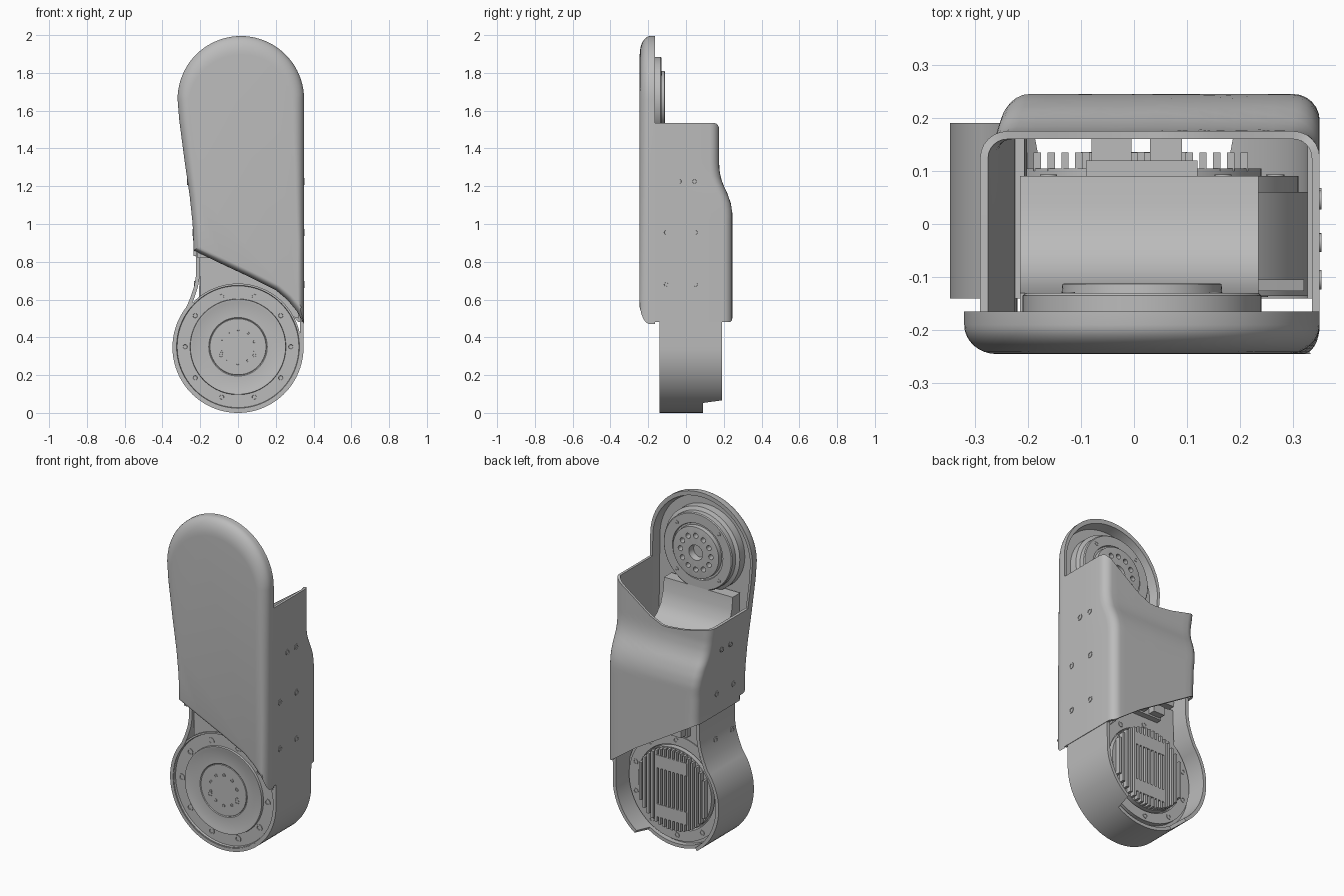
import bpy, bmesh, math
from mathutils import Vector

if "Cube" in bpy.data.objects:
    bpy.data.objects.remove(bpy.data.objects["Cube"], do_unlink=True)

grey = bpy.data.materials.new("satin_grey")
grey.use_nodes = True
COLOUR = (0.5, 0.5, 0.5, 1)
grey.diffuse_color = COLOUR
grey.node_tree.nodes["Principled BSDF"].inputs["Base Color"].default_value = COLOUR


def finish(name, bm, closed=True, thick=0, cutter=None):
    """Turn a bmesh into a shaded object, applying its modifiers."""
    if closed:
        bmesh.ops.remove_doubles(bm, verts=bm.verts, dist=1e-5)
        bmesh.ops.recalc_face_normals(bm, faces=bm.faces)
    mesh = bpy.data.meshes.new(name)
    bm.to_mesh(mesh)
    bm.free()
    mesh.materials.append(grey)
    ob = bpy.data.objects.new(name, mesh)
    bpy.context.collection.objects.link(ob)
    bpy.ops.object.select_all(action='DESELECT')
    bpy.context.view_layer.objects.active = ob
    ob.select_set(True)
    if thick:
        mod = ob.modifiers.new("wall", 'SOLIDIFY')
        mod.thickness, mod.offset = thick, -1
        bpy.ops.object.modifier_apply(modifier=mod.name)
    if cutter:
        mod = ob.modifiers.new("holes", 'BOOLEAN')
        mod.operation, mod.object, mod.solver = 'DIFFERENCE', cutter, 'EXACT'
        bpy.ops.object.modifier_apply(modifier=mod.name)
        bpy.data.objects.remove(cutter, do_unlink=True)
    bpy.ops.object.shade_smooth_by_angle(angle=math.radians(32))
    return ob


def skin(bm, rings, loop=False):
    """Join matching rows of points with quads."""
    rows = [[bm.verts.new(p) for p in r] for r in rings]
    n = len(rows[0])
    for a, b in zip(rows, rows[1:]):
        for i in range(n if loop else n - 1):
            k = (i + 1) % n
            bm.faces.new((a[i], a[k], b[k], b[i]))
    return rows


def add_lathe(bm, prof, loc, axis, seg):
    q = Vector(axis).to_track_quat('Z', 'Y')
    turn = [2 * math.pi * i / seg for i in range(seg)]
    skin(bm, [[q @ Vector((r * math.cos(t), r * math.sin(t), h)) + Vector(loc) for t in turn]
              for r, h in prof], True)


def lathe(name, prof, loc, axis=(0, 1, 0), seg=72, cutter=None):
    bm = bmesh.new()
    add_lathe(bm, prof, loc, axis, seg)
    return finish(name, bm, cutter=cutter)


def prism(name, pts, a, b, place):
    bm = bmesh.new()
    rows = skin(bm, [[place(p, q, d) for p, q in pts] for d in (a, b)], True)
    for r in rows:
        bm.faces.new(r)
    return finish(name, bm)


def along_y(p, q, d):
    return (p, d, q)


def along_x(p, q, d):
    return (d, p, q)


def box(name, x0, x1, y0, y1, z0, z1):
    return prism(name, [(x0, z0), (x1, z0), (x1, z1), (x0, z1)], y0, y1, along_y)


def screws(name, spots, axis, r=0.018):
    bm = bmesh.new()
    for s in spots:
        add_lathe(bm, [(0, -.01), (r, -.01), (r, .003), (r * .6, .003), (r * .5, -.004), (0, -.004)], s, axis, 16)
    return finish(name, bm)


def interp(table, v):
    for (a, fa), (b, fb) in zip(table, table[1:]):
        if v <= b:
            t = max(0, (v - a) / (b - a))
            return fa + (fb - fa) * t
    return table[-1][1]


def circle_spots(cx, cz, y, r, n, start=0):
    return [(cx + r * math.cos(start + math.tau * i / n), y, cz + r * math.sin(start + math.tau * i / n))
            for i in range(n)]


# Tapering left edge shared by the cover and the body shell
LEFT = [(.86, -.235), (1.0, -.24), (1.15, -.256), (1.35, -.285), (1.55, -.311), (1.66, -.32)]

# Front cover: rounded dish with a hollow back
outline = [(.015 + .335 * math.cos(math.pi * i / 40), 1.66 + .335 * math.sin(math.pi * i / 40)) for i in range(41)]
outline += [(x, z) for z, x in reversed(LEFT[:-1])]
outline += [(-.09, .79), (.06, .72), (.2, .65), (.26, .6), (.31, .54), (.35, .47), (.35, .9), (.35, 1.3)]


def inset(d):
    out, n = [], len(outline)
    for i, (x, z) in enumerate(outline):
        p = Vector((x, z))
        e1 = (p - Vector(outline[i - 1])).normalized()
        e2 = (Vector(outline[(i + 1) % n]) - p).normalized()
        n1, n2 = Vector((-e1.y, e1.x)), Vector((-e2.y, e2.x))
        size = interp([(.85, .35), (1.1, .5), (1.6, .6), (2, 1.1)], z)
        out.append(p + (n1 + n2) / (1 + n1.dot(n2)) * d * size)
    return out


bm = bmesh.new()
steps = [(.036, -.222), (.024, -.166), (0, -.165), (0, -.19)]
steps += [(.09 * (1 - math.cos(t)), -.19 - .055 * math.sin(t)) for t in [math.pi / 2 * k / 8 for k in range(1, 9)]]
rows = skin(bm, [[(p.x, y, p.y) for p in inset(d)] for d, y in steps], True)
bm.faces.new(rows[0])
bm.faces.new(rows[-1])
finish("front_cover", bm)

# Body shell: side walls and back panel swept between sloping edges
BACK = [(1.06, .245), (1.11, .237), (1.16, .22), (1.21, .195), (1.25, .182), (1.3, .175)]
BOTTOM = [(-.26, .83), (.15, .6), (.33, .48)]
TOP = [(-.28, 1.39), (-.1, 1.345), (.03, 1.33), (.12, 1.37), (.34, 1.535)]


def section(z):
    l, b, r = interp(LEFT, z), interp(BACK, z), .05
    arc = [math.pi / 2 * k / 6 for k in range(7)]
    pts = [(l, -.166), (l, 0)]
    pts += [(l + r - r * math.cos(t), b - r + r * math.sin(t)) for t in arc]
    pts += [(l + r + (.35 - l - 2 * r) * k / 14, b) for k in range(1, 14)]
    pts += [(.35 - r + r * math.sin(t), b - r + r * math.cos(t)) for t in arc]
    return pts + [(.35, 0), (.35, -.166)]


bm = bmesh.new()
columns = []
for j, (xr, _) in enumerate(section(1.25)):
    z0, z1 = interp(BOTTOM, xr), interp(TOP, xr)
    zs = [z0 + (z1 - z0) * i / 30 for i in range(31)]
    columns.append([(*section(z)[j], z) for z in zs])
skin(bm, columns)
finish("body_shell", bm, closed=False, thick=.015)

# Joint sleeve: open band round the lower motor, notched at the bottom rear
path = [(-.226, .95), (-.222, .8), (-.222, .73), (-.232, .67), (-.252, .61)]
path += [(.347 * math.cos(math.radians(a)), .347 + .347 * math.sin(math.radians(a))) for a in range(142, 361, 4)]
path += [(.347, .45), (.347, .6)]
bm = bmesh.new()
skin(bm, [[(x, -.14, z), (x, .09, z), (x, .09 if z < .06 else .19, z)] for x, z in path])
bmesh.ops.remove_doubles(bm, verts=bm.verts, dist=1e-5)
finish("joint_sleeve", bm, closed=False, thick=.02)

# Lower motor with its front disc and rear flange
C = (0, 0, .35)
lathe("lower_motor", [(0, -.134), (.148, -.134), (.15, -.13), (.155, -.134), (.235, -.134), (.245, -.138), (.252, -.138),
                      (.254, -.124), (.322, -.124), (.325, -.136), (.335, -.136), (.335, .06), (.31, .06),
                      (.31, .09), (.25, .09), (.245, .07), (0, .07)], C, seg=96)
screws("front_flange_screws", circle_spots(0, .35, -.125, .28, 10), (0, -1, 0), .02)
screws("front_disc_pins", [(x, -.134, .305) for x in (-.09, .087)], (0, -1, 0), .015)
screws("front_disc_small_screws", circle_spots(0, .35, -.134, .09, 10, .3), (0, -1, 0), .01)
screws("rear_flange_screws", circle_spots(0, .35, .09, .28, 10, .3), (0, 1, 0), .016)

# Heat sink: base disc, upright fins and two centre pads
lathe("heat_sink_base", [(0, .06), (.24, .06), (.24, .105), (0, .105)], C)
for i in range(17):
    x = -.208 + .026 * i
    h = math.sqrt(.236 ** 2 - x * x)
    box("heat_sink_fin", x - .007, x + .007, .1, .135, .35 - h, .35 + h)
for z in (.17, .46):
    box("heat_sink_pad", -.1, .1, .1, .136, z, z + .075)

# Neck plates and connectors above the motor
prism("neck_front_plate", [(-.2, .83), (-.2, .58), (0, .6), (.32, .5), (.32, .66), (.2, .72), (-.18, .88)],
      -.126, -.105, along_y)
prism("neck_rear_lug", [(-.2, .8), (-.21, .55), (0, .63), (.2, .55), (.2, .66), (.08, .76)], .06, .085, along_y)
box("connector_bracket", -.09, .12, .085, .12, .68, .76)
for x0, x1 in ((-.08, -.005), (.03, .09)):
    box("connector", x0, x1, .12, .16, .69, .74)

# Curved inner cradle below the upper joint
curve = [(-.2, 1.45), (-.13, 1.45), (-.122, 1.38), (-.1, 1.31), (-.06, 1.26), (-.01, 1.235), (.04, 1.225), (.09, 1.22),
         (.09, .82), (-.2, .82)]
prism("inner_cradle", curve, -.215, .235, along_x)

# Upper joint disc with a ring of holes
bm = bmesh.new()
for p in circle_spots(.015, 1.66, 0, .1, 12):
    add_lathe(bm, [(0, -.16), (.015, -.16), (.015, -.08), (0, -.08)], p, (0, 1, 0), 16)
cutter = finish("hole_cutter", bm)
cutter.hide_render = True
lathe("upper_joint_disc", [(0, -.23), (.245, -.23), (.245, -.175), (.225, -.165), (.225, -.135), (.22, -.13), (.165, -.13),
                           (.162, -.138), (.152, -.138), (.15, -.113), (.145, -.112), (.045, -.112), (.04, -.15),
                           (0, -.15)], (.015, 0, 1.66), cutter=cutter)
screws("upper_disc_screws", circle_spots(.015, 1.66, -.131, .195, 4, math.pi / 4), (0, 1, 0), .012)

# Side screws in three rows on each wall
side = [(-.035, 1.225), (.045, 1.225), (-.105, .955), (.05, .955), (-.105, .68), (.05, .68)]
screws("right_wall_screws", [(.35, y, z) for y, z in side], (1, 0, 0))
screws("left_wall_screws", [(interp(LEFT, z) if z > .86 else -.23, y, z) for y, z in side], (-1, 0, 0))
